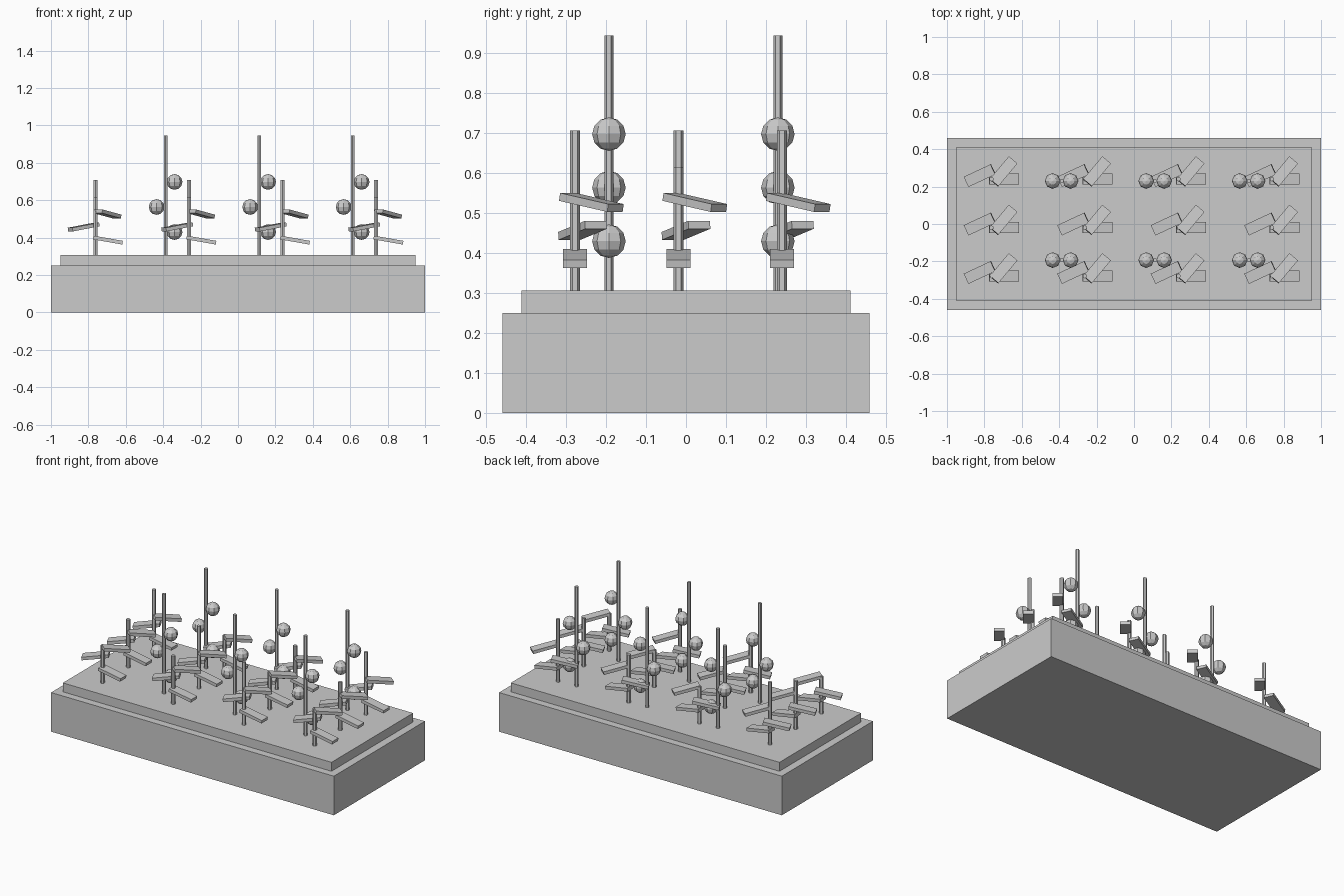
import bpy
from math import radians

if "Cube" in bpy.data.objects:
    bpy.data.objects.remove(bpy.data.objects["Cube"])

SOIL = 0.307


def box(name, center, size, rot=(0, 0, 0)):
    bpy.ops.mesh.primitive_cube_add(size=1, location=center, rotation=[radians(a) for a in rot])
    ob = bpy.context.object
    ob.name = name
    ob.scale = size
    return ob


def stem(name, x, y, top, radius):
    bottom = SOIL - 0.02
    bpy.ops.mesh.primitive_cylinder_add(vertices=6, radius=radius, depth=top - bottom,
                                        location=(x, y, (top + bottom) / 2))
    bpy.context.object.name = name


def fruit(x, y, z):
    bpy.ops.mesh.primitive_uv_sphere_add(segments=8, ring_count=6, radius=0.042, location=(x, y, z))
    bpy.context.object.name = "fruit"


# planter and raised soil bed
box("planter_box", (0, 0, 0.125), (2, 0.92, 0.25))
box("soil_bed", (0, 0, (0.24 + SOIL) / 2), (1.9, 0.825, SOIL - 0.24))

# leafy plants: offset from stem foot, heading angle; every leaf dips outward
LEAVES = [((0.067, 0, 0.08), 0), ((-0.062, 0.019, 0.15), 205), ((0.065, 0.041, 0.22), 50)]
TOPS = [0.545, 0.615, 0.707]
for i in range(4):
    for j in range(3):
        x, y = -0.763 + 0.5 * i, -0.278 + 0.259 * j
        stem("leafy_stem", x, y, TOPS[(i + j) % 3], 0.0125)
        for (dx, dy, dz), heading in LEAVES:
            box("leaf", (x + dx, y + dy, SOIL + dz), (0.16, 0.06, 0.02), (0, 10, heading))

# tall fruiting plants with alternating fruit
for i in range(3):
    for y in (-0.193, 0.23):
        x = -0.387 + 0.5 * i
        stem("fruit_stem", x, y, 0.945, 0.0115)
        for k in range(3):
            fruit(x + (0.048 if k % 2 == 0 else -0.048), y, 0.43 + 0.134 * k)
